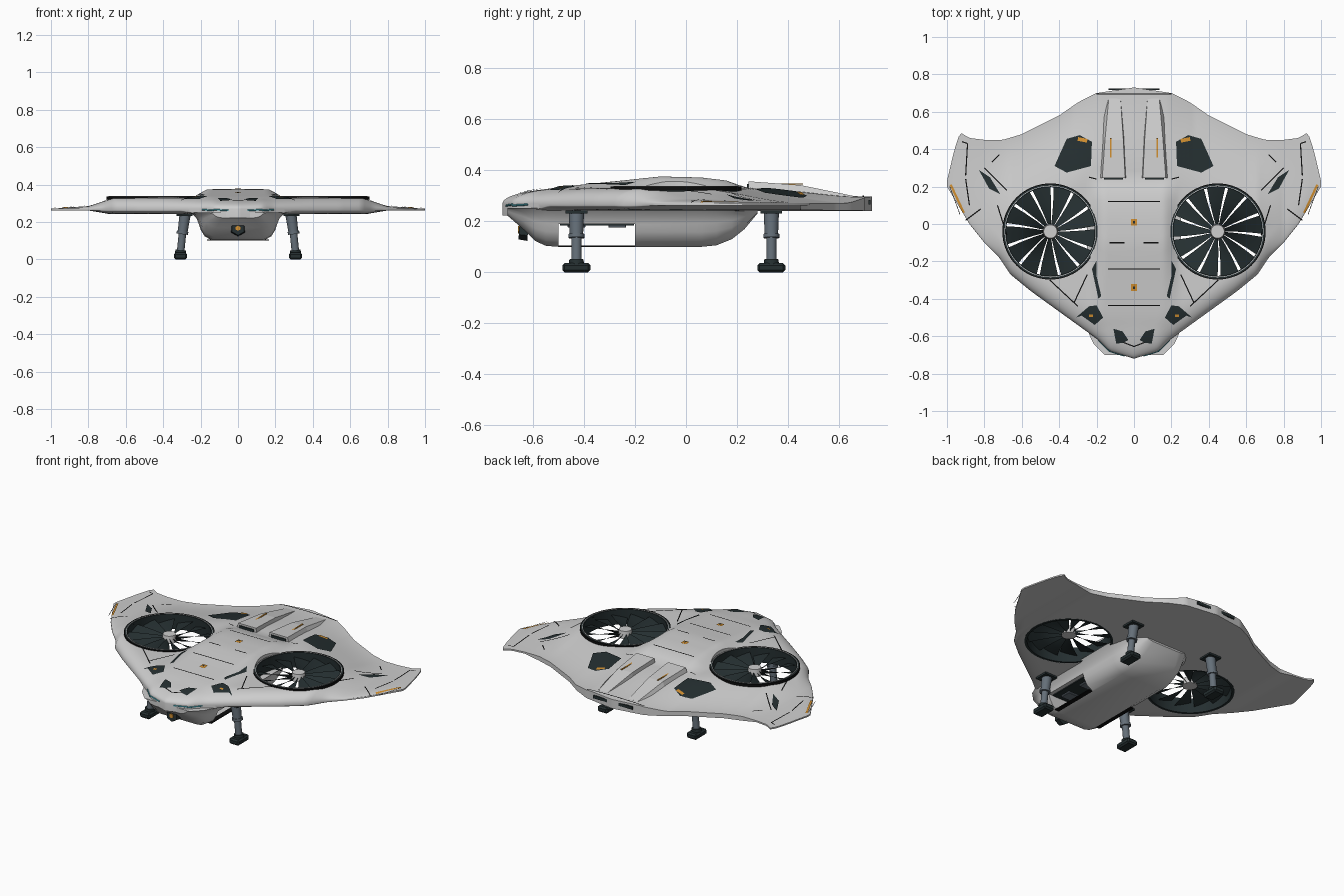
import bpy, bmesh, math
from mathutils import Vector, Matrix

if "Cube" in bpy.data.objects:
    bpy.data.objects.remove(bpy.data.objects["Cube"])


def material(name, rgb):
    m = bpy.data.materials.new(name)
    m.use_nodes = True
    m.diffuse_color = (*rgb, 1)
    m.node_tree.nodes["Principled BSDF"].inputs["Base Color"].default_value = (*rgb, 1)
    return m


HULL = material("pale grey", (.62, .62, .62))
DARK = material("dark slate", (.018, .028, .03))
BLACK = material("black line", (.004, .004, .004))
STEEL = material("steel grey", (.13, .16, .19))
ORANGE = material("orange", (.65, .28, .03))
CYAN = material("cyan", (.08, .42, .5))


def finish(name, bm, mat, angle=None):
    bmesh.ops.recalc_face_normals(bm, faces=bm.faces)
    me = bpy.data.meshes.new(name)
    bm.to_mesh(me)
    bm.free()
    me.materials.append(mat)
    ob = bpy.data.objects.new(name, me)
    bpy.context.collection.objects.link(ob)
    if angle:
        smooth(ob, angle)
    return ob


def smooth(ob, angle):
    bpy.ops.object.select_all(action='DESELECT')
    ob.select_set(True)
    bpy.context.view_layer.objects.active = ob
    bpy.ops.object.shade_smooth_by_angle(angle=math.radians(angle))


def cut(ob, cutter):
    mod = ob.modifiers.new("cut", 'BOOLEAN')
    mod.operation, mod.object, mod.solver = 'DIFFERENCE', cutter, 'EXACT'
    bpy.context.view_layer.objects.active = ob
    bpy.ops.object.modifier_apply(modifier=mod.name)
    bpy.data.objects.remove(cutter)


def table(pts):
    def f(v):
        if v <= pts[0][0]:
            return pts[0][1]
        for (a, p), (b, q) in zip(pts, pts[1:]):
            if v <= b:
                return p + (q - p) * (v - a) / (b - a)
        return pts[-1][1]
    return f


def ease(t):
    t = min(1, max(0, t))
    return t * t * (3 - 2 * t)


# Planform and height rules of the flying wing
front = table([(0, -.72), (.13, -.68), (.19, -.62), (.37, -.49), (.55, -.36), (.66, -.27),
               (.72, -.18), (.8, -.1), (.88, 0), (1, .2)])
rear = table([(0, .73), (.2, .70), (.3, .65), (.4, .58), (.5, .53), (.6, .48), (.7, .45),
              (.8, .45), (.88, .46), (.93, .49), (.96, .4), (1, .23)])
wing_top = table([(0, .33), (.66, .33), (.73, .307), (.8, .285), (1, .275)])
wing_bottom = table([(0, .24), (.7, .245), (.8, .262), (1, .264)])
rear_edge = table([(0, .297), (.18, .295), (.32, .272), (1, .272)])
nose_edge = table([(0, .222), (.15, .225), (.3, .262)])
round_width = table([(0, .2), (.25, .12), (.4, .09)])
hump = table([(-.55, 0), (-.3, .025), (-.1, .046), (.06, .042), (.16, .03), (.24, 0)])


def rounding(a, y):
    t = min(1, max(0, (y - front(a)) * .75 / round_width(a)))
    return math.sqrt(1 - (1 - t) ** 2)


def top(x, y):
    a = abs(x)
    z = .27 + (wing_top(a) - .27) * rounding(a, y)
    z = rear_edge(a) + (z - rear_edge(a)) * ease((rear(a) - y) / .45)
    return z + hump(y) * ease((.26 - a) / .11)


def bottom(x, y):
    a = abs(x)
    return nose_edge(a) + (wing_bottom(a) - nose_edge(a)) * rounding(a, y)


# Hull: top and bottom grids joined round the rim
NX, NY = 130, 48
bm = bmesh.new()
sheets = []
for height in (top, bottom):
    sheet = []
    for i in range(NX + 1):
        x = -1 + 2 * i / NX
        f, r = front(abs(x)), rear(abs(x))
        ys = [f + (r - f) * (1 - math.cos(math.pi * j / NY)) / 2 for j in range(NY + 1)]
        sheet.append([bm.verts.new((x, y, height(x, y))) for y in ys])
    for i in range(NX):
        for j in range(NY):
            bm.faces.new((sheet[i][j], sheet[i + 1][j], sheet[i + 1][j + 1], sheet[i][j + 1]))
    sheets.append(sheet)
rims = [[c[0] for c in s] + s[-1][1:] + [c[-1] for c in s[-2::-1]] + s[0][-2:0:-1] for s in sheets]
n = len(rims[0])
for k in range(n):
    bm.faces.new((rims[0][k], rims[0][(k + 1) % n], rims[1][(k + 1) % n], rims[1][k]))
hull = finish("wing_hull", bm, HULL)


def cylinder(name, p, q, r1, r2, mat, seg=24):
    p, q = Vector(p), Vector(q)
    rot = (q - p).to_track_quat('Z', 'Y').to_matrix().to_4x4()
    bm = bmesh.new()
    bmesh.ops.create_cone(bm, cap_ends=True, segments=seg, radius1=r1, radius2=r2, depth=(q - p).length,
                          matrix=Matrix.Translation((p + q) / 2) @ rot)
    return finish(name, bm, mat, 40)


def box(name, centre, size, mat, bevel=0):
    bm = bmesh.new()
    bmesh.ops.create_cube(bm, size=1, matrix=Matrix.Translation(centre) @ Matrix.Diagonal((*size, 1)))
    if bevel:
        bmesh.ops.bevel(bm, geom=bm.edges[:], offset=bevel, segments=1, affect='EDGES')
    return finish(name, bm, mat)


def ring(name, x, y, r0, r1, z0, z1, mat):
    bm = bmesh.new()
    loops = [[bm.verts.new((x + r * math.cos(k * math.tau / 64), y + r * math.sin(k * math.tau / 64), z))
              for k in range(64)] for r, z in ((r0, z0), (r1, z0), (r1, z1), (r0, z1))]
    for a, b in zip(loops, loops[1:] + loops[:1]):
        for k in range(64):
            bm.faces.new((a[k], a[(k + 1) % 64], b[(k + 1) % 64], b[k]))
    return finish(name, bm, mat, 40)


def plate(name, pts, mat, lift=.004):
    # Thin panel draped over the hull
    bm = bmesh.new()
    bm.faces.new([bm.verts.new((x, y, 0)) for x, y in pts])
    bmesh.ops.triangulate(bm, faces=bm.faces[:])
    bmesh.ops.subdivide_edges(bm, edges=bm.edges[:], cuts=5, use_grid_fill=True)
    for v in bm.verts:
        v.co.z = top(v.co.x, v.co.y) + lift
    ob = finish(name, bm, mat)
    for p in ob.data.polygons:
        if p.normal.z < 0:
            ob.data.flip_normals()
            break
    return ob


def stripe(name, p, q, mat, width=.006, lift=.004):
    p, q = Vector(p), Vector(q)
    d = (q - p).normalized() * width / 2
    w = Vector((-d.y, d.x))
    return plate(name, [p + w, p - w, q - w, q + w], mat, lift)


# Lift fans in round ducts
FY, FR, BLADES = -.04, .25, 13
for s in (1, -1):
    fx = s * .447
    cut(hull, cylinder("duct_cutter", (fx, FY, .1), (fx, FY, .5), FR, FR, HULL, 64))
    ring("fan_duct", fx, FY, .237, .252, .243, .336, DARK)
    ring("fan_rim_line", fx, FY, .242, .245, .33, .339, HULL)
    ring("fan_outer_line", fx, FY, .252, .257, .32, .336, BLACK)
    cylinder("fan_hub", (fx, FY, .28), (fx, FY, .325), .042, .036, HULL, 32)
    bm = bmesh.new()
    for k in range(BLADES):
        rows = []
        for r in (.035, .1, .17, .24):
            row = []
            for j in range(5):
                g = s * (k + .04 + j / 4 * .85 - .6 * r) * math.tau / BLADES
                row.append(bm.verts.new((fx + r * math.cos(g), FY + r * math.sin(g), .295 + .028 * (j / 4 - .5))))
            rows.append(row)
        for a, b in zip(rows, rows[1:]):
            for j in range(4):
                bm.faces.new((a[j], a[j + 1], b[j + 1], b[j]))
    finish("fan_blades", bm, DARK, 40)
smooth(hull, 35)

# Belly pod lofted along its length, with an open bay through it
section = [(1.2, 1), (1.06, .8), (1, .6), (.95, .38), (.85, .16), (.65, 0)]
stations = [(-.7, .13, .222), (-.64, .18, .17), (-.59, .2, .122), (-.55, .205, .104), (-.5, .21, .1),
            (.06, .21, .1), (.12, .2, .106), (.18, .19, .13), (.23, .17, .17), (.28, .14, .23)]
bm = bmesh.new()
loops = []
for y, w, zb in stations:
    half = [(w * u, zb + (.252 - zb) * v) for u, v in section]
    loops.append([bm.verts.new((x, y, z)) for x, z in half + [(-x, z) for x, z in half[::-1]]])
n = len(loops[0])
for a, b in zip(loops, loops[1:]):
    for k in range(n):
        bm.faces.new((a[k], a[(k + 1) % n], b[(k + 1) % n], b[k]))
bm.faces.new(loops[0])
bm.faces.new(loops[-1])
pod = finish("belly_pod", bm, HULL)
cut(pod, box("bay_cutter", (0, -.35, .147), (.8, .3, .086), HULL))
smooth(pod, 35)
box("bay_ceiling", (0, -.35, .187), (.37, .29, .006), DARK)
for s in (1, -1):
    for y in (-.43, -.27):
        box("bay_equipment", (s * .11, y, .181), (.08, .07, .012), STEEL, .003)
    box("bay_sill", (s * .15, -.35, .103), (.03, .3, .005), BLACK)

# Chin sensor
cylinder("chin_sensor", (0, -.62, .165), (0, -.655, .167), .042, .038, DARK, 6)
cylinder("chin_lens", (0, -.65, .167), (0, -.66, .167), .014, .014, ORANGE, 6)

# Landing legs
for s in (1, -1):
    for y in (-.43, .335):
        box("leg_mount", (s * .285, y, .237), (.085, .085, .012), DARK)
        cylinder("upper_leg", (s * .283, y, .24), (s * .297, y, .14), .03, .026, STEEL)
        cylinder("leg_collar", (s * .296, y, .15), (s * .298, y, .135), .031, .031, STEEL)
        cylinder("lower_leg", (s * .297, y, .14), (s * .308, y, .03), .02, .02, STEEL)
        cylinder("ankle", (s * .306, y, .05), (s * .308, y, .03), .028, .03, DARK)
        box("foot", (s * .308, y, .018), (.07, .11, .036), DARK, .009)

# Rear exhaust ducts with dark intakes
for s in (1, -1):
    bm = bmesh.new()
    ends = []
    for y, x0, x1, z in ((.245, .035, .2, .357), (.45, .045, .185, .342), (.67, .06, .165, .297)):
        ends.append([bm.verts.new((s * x, y, h)) for x, h in
                     ((x0, .27), (x0 + .012, z), (x1 - .03, z), (x1, .27))])
    for a, b in zip(ends, ends[1:]):
        for k in range(4):
            bm.faces.new((a[k], a[(k + 1) % 4], b[(k + 1) % 4], b[k]))
    bm.faces.new(ends[0])
    bm.faces.new(ends[-1])
    finish("exhaust_duct", bm, HULL)
    box("duct_intake", (s * .11, .243, .338), (.1, .008, .016), DARK)
    box("duct_stripe", (s * .125, .395, .347), (.008, .13, .004), ORANGE).rotation_euler = (0, 0, 0)
    box("tail_slot", (s * .07, .72, .275), (.13, .008, .018), DARK).rotation_euler.z = 0

# Painted panels and seams, mirrored
panels = {
    "rear_vent": [(.225, .44), (.29, .475), (.36, .455), (.425, .31), (.36, .275), (.23, .31)],
    "wing_vent": [(.83, .29), (.78, .255), (.765, .235), (.71, .28), (.755, .2), (.77, .155), (.8, .21)],
    "front_vent": [(.165, -.5), (.2, -.435), (.24, -.44), (.31, -.5), (.28, -.49), (.21, -.54)],
    "nose_window": [(.03, -.62), (.06, -.575), (.11, -.56), (.095, -.64), (.06, -.635)],
    "side_strake": [(.2, -.195), (.225, -.24), (.19, -.4), (.175, -.385), (.2, -.28)]}
panels["rear_vent"] = [(x, y) for x, y in panels["rear_vent"]]
panels["wing_vent"] = [(.83, .29), (.77, .25), (.715, .16), (.775, .19)]
seams = [((.68, .18), (.8, .3)), ((.76, .33), (.72, .37)), ((.68, -.06), (.73, .1)), ((.88, .1), (.9, .24)),
         ((.9, .26), (.89, .43)), ((.89, .43), (.92, .44)), ((.25, -.27), (.32, -.42)), ((.45, -.3), (.3, -.44)),
         ((0, -.655), (.09, -.62)), ((.05, -.1), (.13, -.1)), ((.2, .24), (.24, .25)), ((.82, .08), (.9, .02))]
for s in (1, -1):
    for name, pts in panels.items():
        plate(name, [(s * x, y) for x, y in pts], DARK, .005)
    for (a, b), (c, d) in seams:
        stripe("seam", (s * a, b), (s * c, d), BLACK)
    stripe("vent_marker", (s * .25, .445), (s * .3, .455), ORANGE, .02, .008)
    stripe("front_marker", (s * .22, -.49), (s * .24, -.49), ORANGE, .014, .008)
    stripe("wingtip_stripe", (s * .91, .06), (s * .98, .21), ORANGE, .012)
    stripe("tip_edge", (s * .93, .05), (s * .985, .2), BLACK, .003)
    # Running light along the nose edge
    for a, b in ((.05, .13), (.13, .19)):
        cylinder("nose_light", (s * a, front(a) - .001, .262), (s * b, front(b) - .001, .266), .004, .004, CYAN, 6)
for y in (.12, -.24, -.435):
    stripe("deck_seam", (-.14, y), (.14, y), BLACK)
stripe("tail_seam", (-.2, .695), (.2, .695), BLACK)
for y in (.01, -.34):
    stripe("deck_marker", (-.017, y), (.017, y), ORANGE, .036, .005)
    stripe("marker_centre", (-.006, y), (.006, y), DARK, .014, .008)
